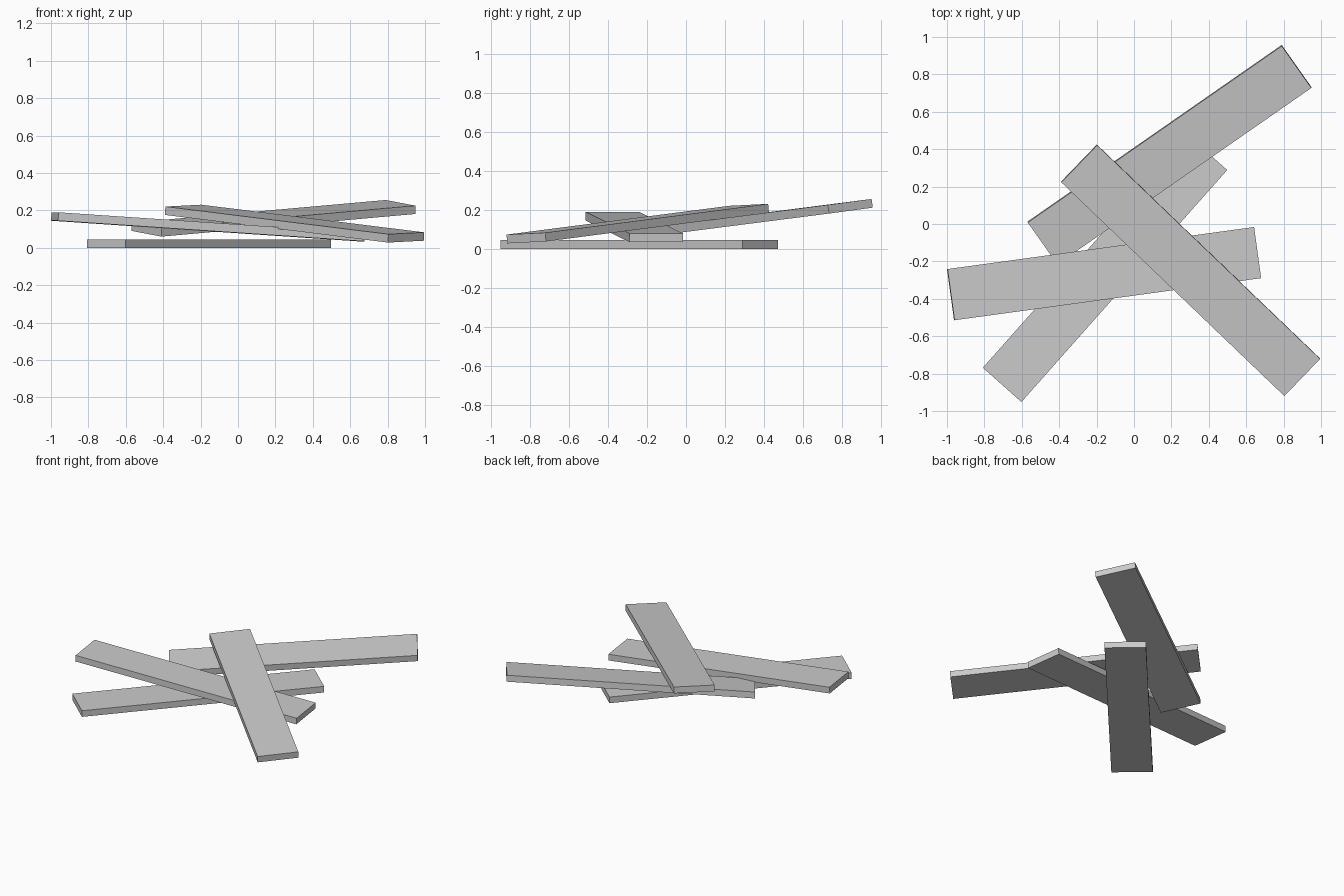
import bpy
import bmesh
from mathutils import Matrix, Vector

default_cube = bpy.data.objects.get("Cube")
if default_cube:
    bpy.data.objects.remove(default_cube, do_unlink=True)

LENGTH, WIDTH, THICKNESS = 1.658, 0.276, 0.045

# Plain grey for every plank
grey = bpy.data.materials.new("plank_grey")
grey.use_nodes = True
colour = (0.6, 0.6, 0.6, 1)
grey.diffuse_color = colour
grey.node_tree.nodes["Principled BSDF"].inputs["Base Color"].default_value = colour


def plank(name, start, end, roll=0):
    """Flat board along the line start-end; positive roll lifts its left edge."""
    start, end = Vector(start), Vector(end)
    along = (end - start).normalized()
    across = Vector((0, 0, 1)).cross(along).normalized()
    across = Matrix.Rotation(roll, 3, along) @ across
    up = along.cross(across)

    bm = bmesh.new()
    bmesh.ops.create_cube(bm, size=1)
    bmesh.ops.scale(bm, vec=(LENGTH, WIDTH, THICKNESS), verts=bm.verts)
    mesh = bpy.data.meshes.new(name)
    bm.to_mesh(mesh)
    bm.free()
    mesh.materials.append(grey)

    obj = bpy.data.objects.new(name, mesh)
    axes = Matrix((along, across, up)).transposed().to_4x4()
    obj.matrix_world = Matrix.Translation((start + end) / 2) @ axes
    bpy.context.collection.objects.link(obj)
    return obj


# Heap of loose planks, from the ground up
plank("ground_plank", (-0.705, -0.86, 0.0225), (0.395, 0.38, 0.0225))
plank("crossing_plank", (-0.98, -0.378, 0.167), (0.66, -0.153, 0.057))
plank("back_plank", (-0.49, -0.102, 0.097), (0.87, 0.843, 0.218), roll=0.11)
plank("top_plank", (-0.295, 0.325, 0.203), (0.9, -0.82, 0.055), roll=0.036)
